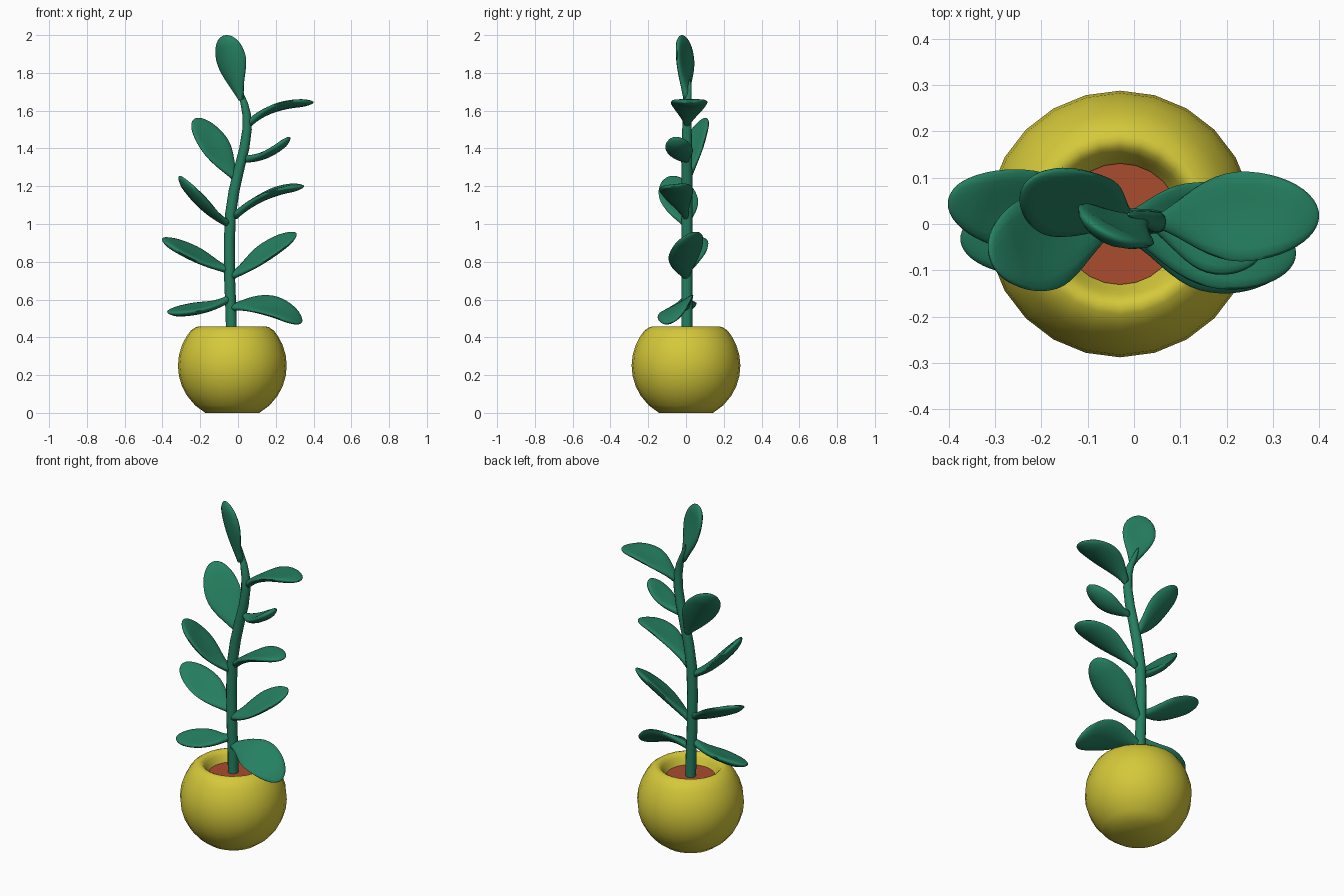
import bpy, math
from mathutils import Vector

if "Cube" in bpy.data.objects:
    bpy.data.objects.remove(bpy.data.objects["Cube"])


def material(name, rgb):
    m = bpy.data.materials.new(name)
    m.diffuse_color = (*rgb, 1)
    m.use_nodes = True
    m.node_tree.nodes["Principled BSDF"].inputs["Base Color"].default_value = m.diffuse_color
    return m


GREEN = material("leaf_green", (0.018, 0.215, 0.118))
YELLOW = material("pot_yellow", (0.66, 0.58, 0.042))
SOIL = material("soil_red_brown", (0.40, 0.072, 0.028))


def skin(name, rings, mat, angle=None):
    """Join equal-sized rings of points into a capped smooth surface."""
    n = len(rings[0])
    verts = [p for r in rings for p in r]
    faces = [(i * n + j, i * n + (j + 1) % n, (i + 1) * n + (j + 1) % n, (i + 1) * n + j)
             for i in range(len(rings) - 1) for j in range(n)]
    faces += [tuple(range(n))[::-1], tuple(range(len(verts) - n, len(verts)))]
    me = bpy.data.meshes.new(name)
    me.from_pydata(verts, [], faces)
    me.materials.append(mat)
    ob = bpy.data.objects.new(name, me)
    bpy.context.collection.objects.link(ob)
    bpy.ops.object.select_all(action='DESELECT')
    bpy.context.view_layer.objects.active = ob
    ob.select_set(True)
    # consistent outward normals
    bpy.ops.object.mode_set(mode='EDIT')
    bpy.ops.mesh.select_all(action='SELECT')
    bpy.ops.mesh.normals_make_consistent(inside=False)
    bpy.ops.object.mode_set(mode='OBJECT')
    bpy.ops.object.shade_smooth_by_angle(angle=math.radians(angle or 60))
    return ob


def circle(r, z, n=24, cx=-0.03, cy=0.0):
    return [(cx + r * math.sin(2 * math.pi * i / n), cy + r * math.cos(2 * math.pi * i / n), z)
            for i in range(n)]


# Pot: cut sphere with a rounded lip and a shallow well
R, CZ = 0.288, 0.25
profile = [(math.sqrt(R * R - (z - CZ) ** 2), z)
           for z in (0, 0.04, 0.09, 0.14, 0.195, 0.25, 0.305, 0.36, 0.405, 0.435)]
profile += [(0.195, 0.453), (0.18, 0.457), (0.165, 0.45), (0.153, 0.435), (0.143, 0.415), (0.125, 0.38)]
skin("pot", [circle(r, z) for r, z in profile], YELLOW, 50)

# Soil disc
skin("soil", [circle(0.12, 0.385), circle(0.131, 0.398)], SOIL)

# Stem: tapering, gently curved
stem = [(-0.035, 0.38, .029), (-0.036, 0.5, .029), (-0.044, 0.7, .029), (-0.046, 0.9, .029),
        (-0.04, 1.05, .029), (-0.02, 1.18, .029), (0.008, 1.3, .028), (0.033, 1.4, .027),
        (0.048, 1.5, .025), (0.046, 1.58, .023), (0.033, 1.64, .02), (0.014, 1.69, .016),
        (0.0, 1.73, .011), (-0.012, 1.765, .003)]
skin("stem", [circle(r, z, 12, x, 0.005 + max(0, z - 1.6) * 0.1) for x, z, r in stem], GREEN)


def leaf(name, base, mid, tip, half, side, flip=False):
    """Thick cupped leaf along a curve through base, mid and tip."""
    a, m, b = Vector(base), Vector(mid), Vector(tip)
    c = 2 * m - (a + b) / 2
    side = Vector(side)
    chord = (b - a).normalized()
    if (chord.cross(side).z < 0) != flip:
        side = -side
    rings, steps, n = [], 20, 16
    for i in range(steps + 1):
        t = math.sin(math.pi / 2 * min(i / steps, 0.995))
        p = a * (1 - t) ** 2 + c * 2 * t * (1 - t) + b * t * t
        axis = ((c - a) * (1 - t) + (b - c) * t).normalized()
        s = (side - axis * side.dot(axis)).normalized()
        nrm = axis.cross(s)
        if t > 0.6:
            f = math.sqrt(max(0.0, 1 - ((t - 0.6) / 0.4) ** 2))
            h = 0.021 * min(1, f * 1.3)
        else:
            k = t / 0.6
            f = 0.17 + 0.83 * (0.5 * k * k * (3 - 2 * k) + 0.5 * math.sin(k * math.pi / 2))
            h = 0.019 + 0.002 * k
        ring = []
        for j in range(n):
            ang = 2 * math.pi * j / n
            u = f * math.cos(ang)
            ring.append(p + s * (half * u) + nrm * (h * math.sin(ang) + 0.2 * half * (u * u - 0.3 * f)))
        rings.append(ring)
    return skin(name, rings, GREEN, 80)


# Leaves: base, middle, tip, half width, width direction
leaf("leaf_top", (0.018, 0.005, 1.66), (-0.035, -0.01, 1.84), (-0.065, -0.018, 2.0), 0.09, (-0.88, 0.47, 0), False)
leaf("leaf_right_1", (0.055, 0.005, 1.53), (0.2, 0.015, 1.62), (0.40, 0.018, 1.645), 0.097, (0, 1, 0))
leaf("leaf_right_2", (0.035, 0.005, 1.345), (0.155, -0.03, 1.375), (0.275, -0.055, 1.46), 0.072, (0.2, 1, 0.1))
leaf("leaf_right_3", (-0.02, 0.0, 1.04), (0.15, -0.045, 1.155), (0.35, -0.065, 1.20), 0.088, (0.15, 1, 0.12))
leaf("leaf_right_4", (-0.04, 0.0, 0.72), (0.12, 0.0, 0.825), (0.305, 0.035, 0.955), 0.1, (0, 0.87, 0.48))
leaf("leaf_right_5", (-0.04, 0.0, 0.555), (0.14, -0.04, 0.565), (0.335, -0.085, 0.475), 0.105, (0.1, 0.85, 0.48))
leaf("leaf_left_1", (-0.01, 0.01, 1.24), (-0.11, 0.04, 1.385), (-0.225, 0.095, 1.56), 0.097, (0.65, 0.65, 0.38))
leaf("leaf_left_2", (-0.045, 0.0, 1.0), (-0.18, -0.035, 1.10), (-0.31, -0.07, 1.255), 0.105, (-0.2, 1, -0.05))
leaf("leaf_left_3", (-0.045, 0.005, 0.755), (-0.21, 0.03, 0.825), (-0.40, 0.055, 0.925), 0.092, (0.05, 0.9, 0.36))
leaf("leaf_left_4", (-0.04, 0.0, 0.61), (-0.19, -0.02, 0.555), (-0.375, -0.035, 0.535), 0.085, (0, 0.95, 0.25))
